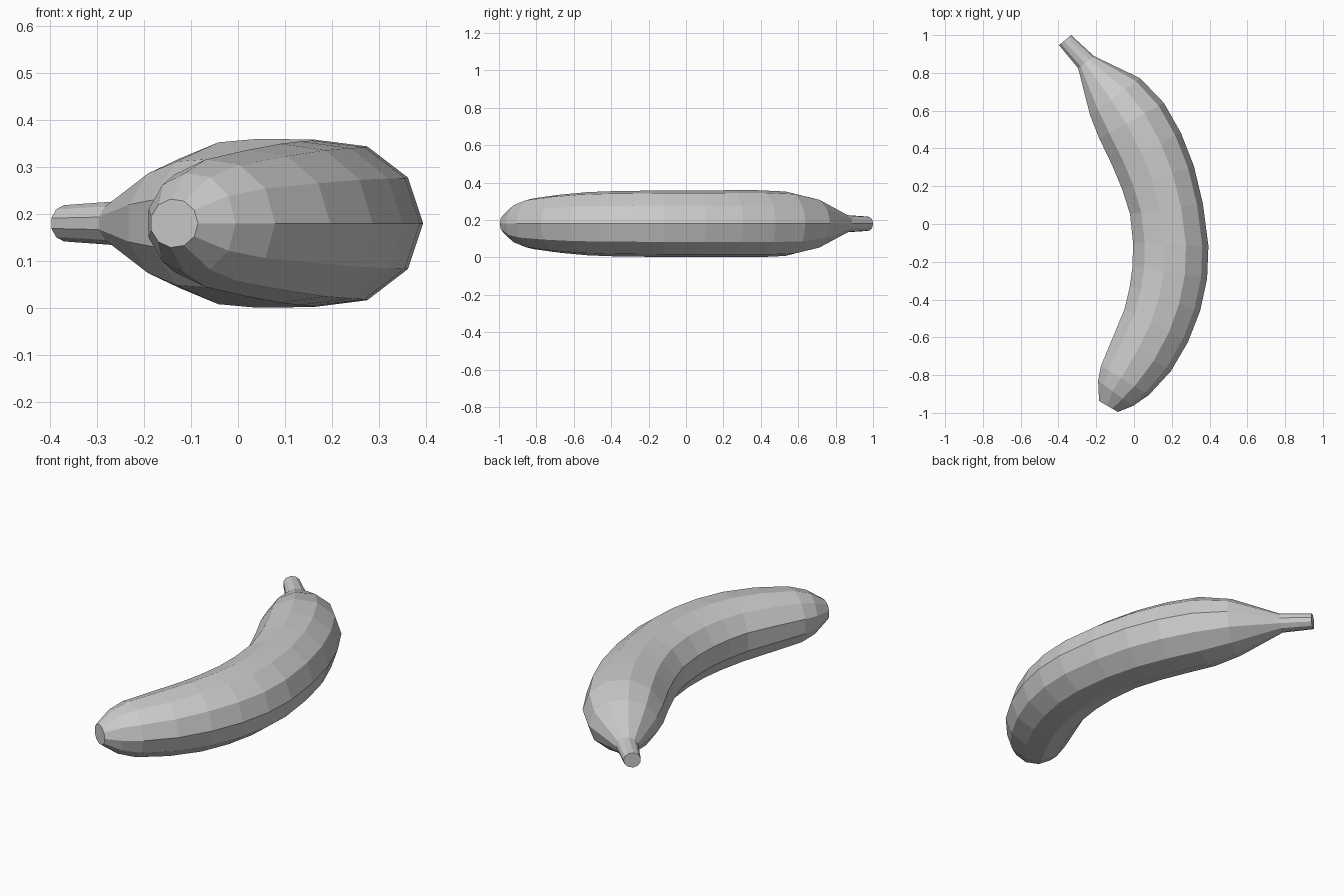
import bpy, bmesh, math
from mathutils import Vector

if "Cube" in bpy.data.objects:
    bpy.data.objects.remove(bpy.data.objects["Cube"])

SIDES = 11
MID_Z = 0.18

# Stations along the fruit: outer edge (x, y), inner edge (x, y), half height
STATIONS = [
    ((-.333, 1.00), (-.397, .947), .039),    # stem tip
    ((-.212, .889), (-.296, .825), .047),    # stem base
    ((.032, .772), (-.233, .577), .140),
    ((.159, .640), (-.185, .455), .174),
    ((.249, .481), (-.116, .312), .181),
    ((.317, .307), (-.063, .185), .181),
    ((.365, .106), (-.021, .053), .180),
    ((.394, -.116), (-.005, -.100), .180),
    ((.387, -.290), (-.008, -.225), .178),
    ((.350, -.460), (-.023, -.335), .176),
    ((.286, -.624), (-.050, -.450), .171),
    ((.196, -.778), (-.111, -.598), .157),
    ((.079, -.905), (-.175, -.751), .137),
    ((-.005, -.963), (-.190, -.830), .108),
    ((-.085, -.995), (-.185, -.937), .052),  # blossom end
]


def ring(bm, outer, inner, half_height):
    """Eleven-sided section: a corner faces outward, a flat faces inward."""
    outer, inner = Vector(outer), Vector(inner)
    axis = (outer - inner) / (1 + math.cos(math.pi / SIDES))
    centre = outer - axis
    verts = []
    for i in range(SIDES):
        a = math.tau * i / SIDES
        p = centre + axis * math.cos(a)
        verts.append(bm.verts.new((p.x, p.y, MID_Z + half_height * math.sin(a))))
    return verts


# Banana body with stem, flat-shaded loft capped at both ends
bm = bmesh.new()
rings = [ring(bm, *s) for s in STATIONS]
for a, b in zip(rings, rings[1:]):
    for i in range(SIDES):
        j = (i + 1) % SIDES
        bm.faces.new((a[i], a[j], b[j], b[i]))
bm.faces.new(rings[0])
bm.faces.new(rings[-1])
bmesh.ops.recalc_face_normals(bm, faces=bm.faces)

mesh = bpy.data.meshes.new("banana")
bm.to_mesh(mesh)
bm.free()
bpy.context.collection.objects.link(bpy.data.objects.new("banana", mesh))
